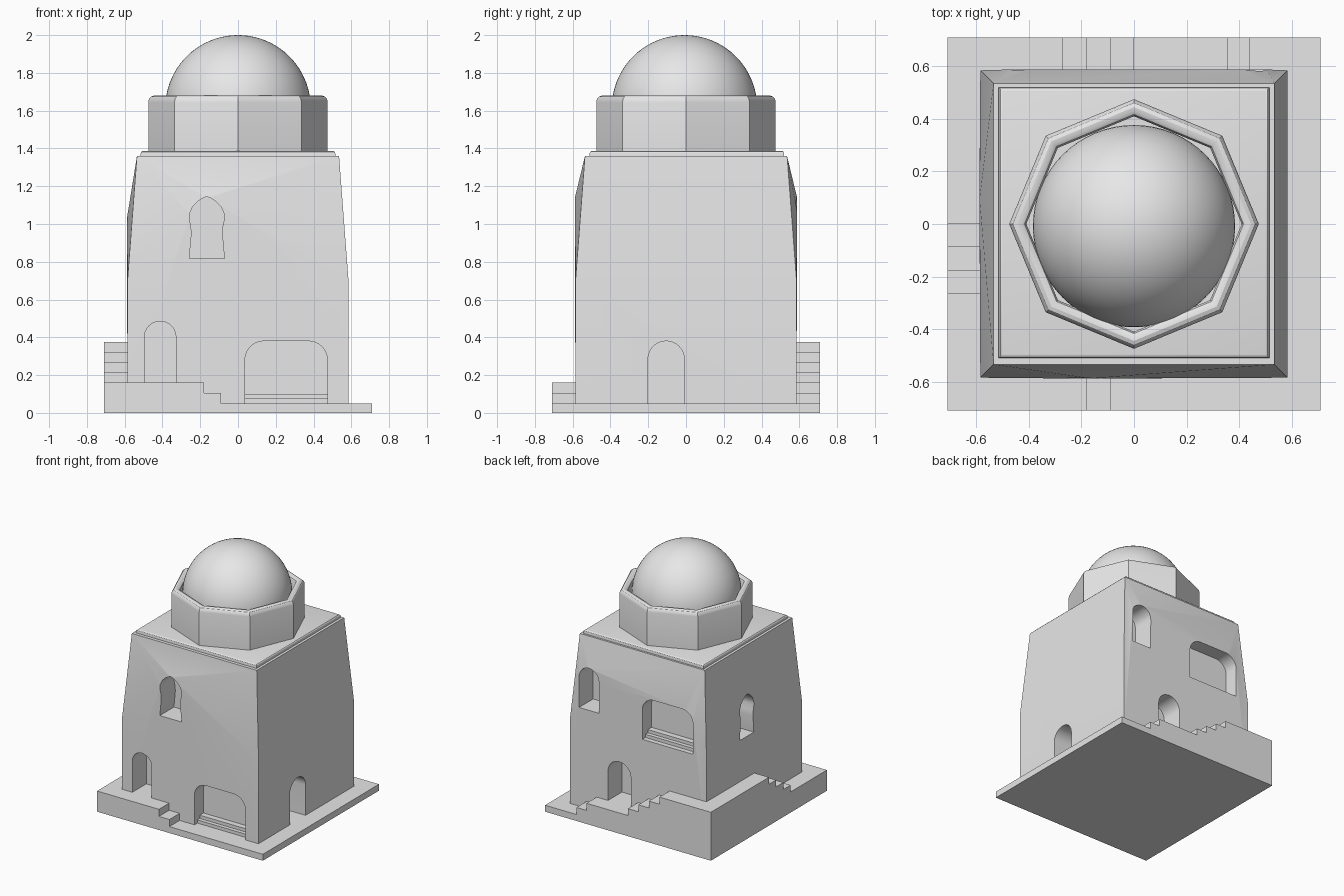
import bpy, bmesh, math
from mathutils import Matrix

if "Cube" in bpy.data.objects:
    bpy.data.objects.remove(bpy.data.objects["Cube"])

stone = bpy.data.materials.new("pale grey stone")
stone.diffuse_color = (0.8, 0.8, 0.8, 1)
stone.use_nodes = True
stone.node_tree.nodes["Principled BSDF"].inputs["Base Color"].default_value = stone.diffuse_color
FRONT, RIGHT, BACK, LEFT = 0, math.pi / 2, math.pi, -math.pi / 2


def finish(name, bm, turn=0, smooth=False):
    bmesh.ops.transform(bm, matrix=Matrix.Rotation(turn, 4, 'Z'), verts=bm.verts)
    bmesh.ops.recalc_face_normals(bm, faces=bm.faces)
    me = bpy.data.meshes.new(name)
    bm.to_mesh(me)
    bm.free()
    me.materials.append(stone)
    ob = bpy.data.objects.new(name, me)
    bpy.context.collection.objects.link(ob)
    if smooth:
        shade(ob)
    return ob


def activate(ob):
    bpy.ops.object.select_all(action='DESELECT')
    ob.select_set(True)
    bpy.context.view_layer.objects.active = ob


def shade(ob):
    activate(ob)
    bpy.ops.object.shade_smooth_by_angle(angle=math.radians(30))


def box(name, x, y, z, turn=0, bevel=0):
    bm = bmesh.new()
    bmesh.ops.create_cube(bm, size=1)
    for v in bm.verts:
        v.co = [r[0] if c < 0 else r[1] for c, r in zip(v.co, (x, y, z))]
    if bevel:
        edges = [e for e in bm.edges if all(v.co.z > z[1] - 1e-4 for v in e.verts)]
        bmesh.ops.bevel(bm, geom=edges, offset=bevel, segments=3, affect='EDGES', profile=0.5)
    return finish(name, bm, turn, bool(bevel))


def lathe(name, profile, sides, centre=(0, 0)):
    bm = bmesh.new()
    rings = []
    for r, z in profile:
        n = 1 if r < 1e-5 else sides
        rings.append([bm.verts.new((centre[0] + r * math.cos(2 * math.pi * i / sides),
                                    centre[1] + r * math.sin(2 * math.pi * i / sides), z))
                      for i in range(n)])
    for a, b in zip(rings, rings[1:]):
        for i in range(sides):
            j = (i + 1) % sides
            quad = [a[i % len(a)], a[j % len(a)], b[j % len(b)], b[i % len(b)]]
            bm.faces.new(list(dict.fromkeys(quad)))
    return finish(name, bm, smooth=True)


# outlines of the openings, in wall coordinates (along wall, height)
def arch(u, half, z0, z1, radius):
    pts = [(u - half, z0), (u + half, z0)]
    for cx, start in ((u + half - radius, 0), (u - half + radius, 90)):
        for k in range(11):
            a = math.radians(start + 9 * k)
            p = (cx + radius * math.cos(a), z1 - radius + radius * math.sin(a))
            if math.dist(p, pts[-1]) > 1e-4:
                pts.append(p)
    return pts


def horseshoe(u, half, z0):
    side = [(1, 0), (0.87, 0.13), (0.9, 0.17), (1, 0.21), (0.97, 0.24),
            (0.8, 0.275), (0.5, 0.303), (0.2, 0.32)]
    return ([(u + half * a, z0 + h) for a, h in side] + [(u, z0 + 0.327)]
            + [(u - half * a, z0 + h) for a, h in reversed(side)])


def cut(house, outline, depth, turn):
    bm = bmesh.new()
    near = [bm.verts.new((u, -0.75, z)) for u, z in outline]
    far = [bm.verts.new((u, depth - 0.585, z)) for u, z in outline]
    bm.faces.new(near)
    bm.faces.new(far)
    for i in range(len(near)):
        j = (i + 1) % len(near)
        bm.faces.new((near[i], near[j], far[j], far[i]))
    cutter = finish("opening_cutter", bm, turn)
    cutter.hide_render = True
    mod = house.modifiers.new("opening", 'BOOLEAN')
    mod.operation, mod.solver, mod.object = 'DIFFERENCE', 'EXACT', cutter
    activate(house)
    bpy.ops.object.modifier_apply(modifier=mod.name)
    bpy.data.objects.remove(cutter)


# base slab and stepped terraces around the house
A, B = 0.585, 0.71
box("base_slab", (-B, B), (-B, B), (0, 0.05))
terraces = [
    ((-B, -0.18), (-B, -A), 0.16), ((-0.18, -0.09), (-B, -A), 0.105),
    ((-B, -A), (-A, -0.265), 0.16), ((-B, -A), (-0.265, -0.177), 0.213),
    ((-B, -A), (-0.177, -0.088), 0.267), ((-B, -A), (-0.088, 0), 0.32),
    ((-B, -A), (0, B), 0.375), ((-A, -0.27), (A, B), 0.375),
    ((-0.27, -0.18), (A, B), 0.32), ((-0.18, -0.09), (A, B), 0.267),
    ((-0.09, 0), (A, B), 0.213), ((0, 0.355), (A, B), 0.16),
    ((0.355, 0.44), (A, B), 0.105)]
for i, (x, y, h) in enumerate(terraces):
    box(f"terrace_step_{i + 1}", x, y, (0.05, h))

# tapering house body: walls stay upright around the upper windows
bm = bmesh.new()
for half, z in ((A, 0.02), (A, 0.7), (0.535, 1.36)):
    for sx in (-1, 1):
        for sy in (-1, 1):
            bm.verts.new((sx * half, sy * half, z))
upright = [(FRONT, [(-0.258, 0.82), (-0.258, 1.05), (-0.165, 1.14), (-0.072, 1.04)]),
           (BACK, [(-0.505, 1.06), (-0.42, 1.14), (-0.335, 1.06), (0.1, 1.04), (0.4, 1.04), (0.475, 0.96)]),
           (LEFT, [(-0.18, 0.93), (-0.095, 1.03), (-0.01, 0.93)])]
for turn, pts in upright:
    for u, z in pts:
        bm.verts.new(Matrix.Rotation(turn, 3, 'Z') @ Matrix.Translation((u, -0.588, z)).translation)
hull = bmesh.ops.convex_hull(bm, input=bm.verts)
bmesh.ops.delete(bm, geom=[g for g in hull["geom_interior"] if isinstance(g, bmesh.types.BMVert)],
                 context='VERTS')
house = finish("house_body", bm)

# doors, windows and wide alcoves
openings = [
    (arch(-0.412, 0.083, 0.16, 0.485, 0.083), 0.17, FRONT),
    (arch(0.255, 0.218, 0.05, 0.38, 0.1), 0.11, FRONT),
    (horseshoe(-0.165, 0.093, 0.818), 0.17, FRONT),
    (arch(-0.105, 0.096, 0.05, 0.38, 0.096), 0.17, RIGHT),
    (arch(-0.16, 0.098, 0.16, 0.486, 0.098), 0.17, BACK),
    (arch(0.255, 0.218, 0.713, 1.04, 0.1), 0.11, BACK),
    (arch(-0.42, 0.085, 0.815, 1.14, 0.085), 0.17, BACK),
    (horseshoe(-0.095, 0.086, 0.695), 0.17, LEFT)]
for outline, depth, turn in openings:
    cut(house, outline, depth, turn)
shade(house)

# stepped sills inside the two wide alcoves
for side, z, turn in (("front", 0.05, FRONT), ("back", 0.713, BACK)):
    box(f"{side}_alcove_lower_sill", (0.037, 0.473), (-0.55, -0.46), (z - 0.01, z + 0.025), turn)
    box(f"{side}_alcove_upper_sill", (0.037, 0.473), (-0.52, -0.46), (z, z + 0.05), turn)

# roof slab, octagonal drum and dome
box("roof_slab", (-0.515, 0.515), (-0.51, 0.52), (1.35, 1.387), bevel=0.014)
R = 0.475
lathe("octagonal_drum", [(0, 1.375), (R, 1.375), (R, 1.645), (R - 0.004, 1.662), (R - 0.014, 1.674),
                         (R - 0.03, 1.68), (R - 0.045, 1.678), (R - 0.058, 1.67), (0.41, 1.655),
                         (0.41, 1.5), (0, 1.5)], 8)
dome = [(0.385 * math.cos(a), 1.615 + 0.385 * math.sin(a))
        for a in (math.radians(-15 + 105 * k / 24) for k in range(24))]
lathe("dome", dome + [(0, 2.0)], 64, (0, -0.008))
